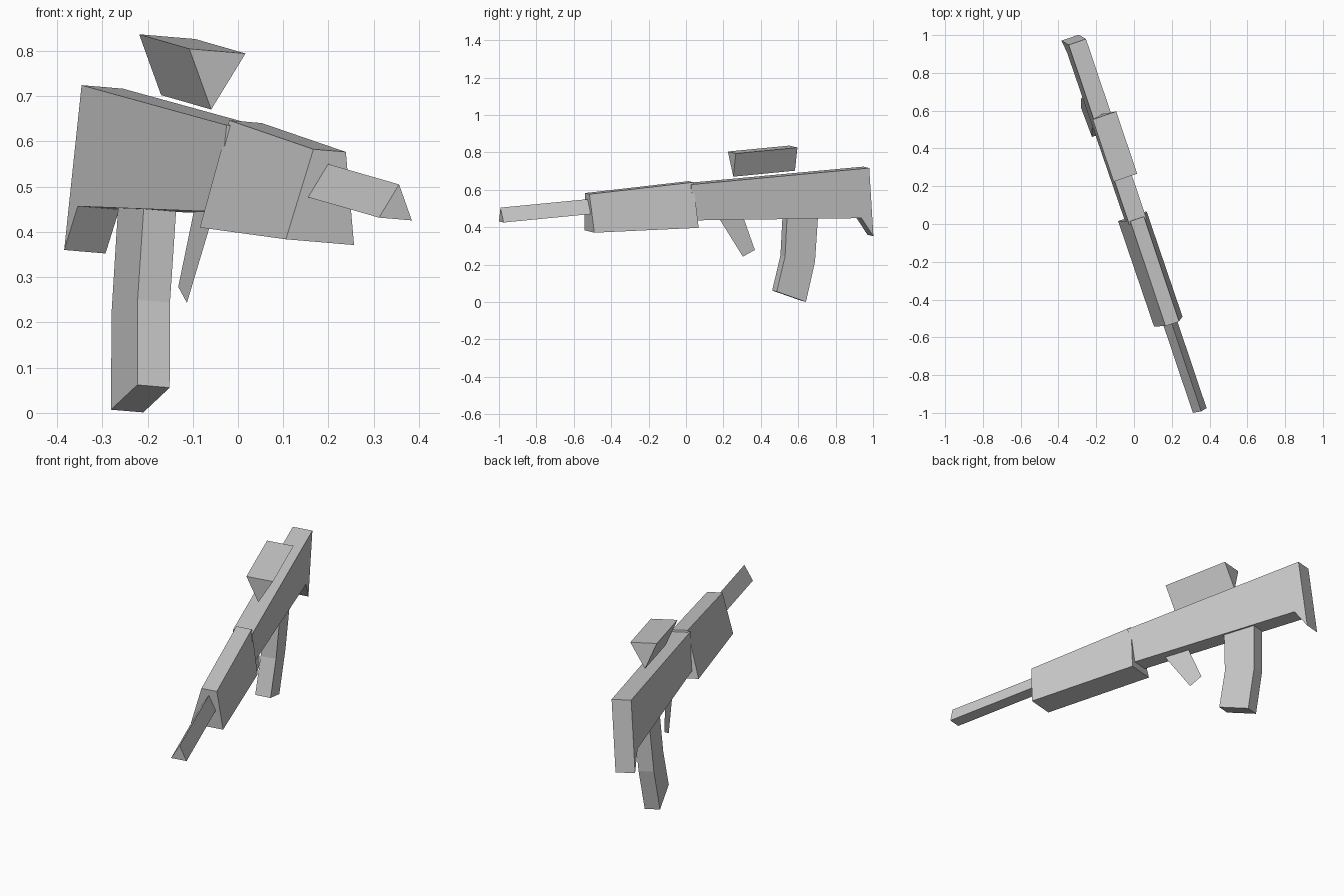
import bpy, bmesh
from mathutils import Matrix, Vector

if "Cube" in bpy.data.objects:
    bpy.data.objects.remove(bpy.data.objects["Cube"])

# Tilted frame of the whole model: local x = width, y = towards the rear, z = up
back = Vector((-0.3177, 0.944, 0.0915)).normalized()
up = Vector((0.941, 0.3257, -0.0795)).cross(back).normalized()
side = back.cross(up)
FRAME = Matrix((side, back, up)).transposed().to_4x4()
MID = -0.027  # centre plane of the model


def loft(name, a, b=None):
    """Closed solid between two matching loops, or a flat sheet if only one is given."""
    bm = bmesh.new()
    va = [bm.verts.new(p) for p in a]
    bm.faces.new(va)
    if b:
        vb = [bm.verts.new(p) for p in b]
        bm.faces.new(vb[::-1])
        n = len(va)
        for i in range(n):
            j = (i + 1) % n
            bm.faces.new((va[i], vb[i], vb[j], va[j]))
        bmesh.ops.recalc_face_normals(bm, faces=bm.faces)
    me = bpy.data.meshes.new(name)
    bm.to_mesh(me)
    bm.free()
    ob = bpy.data.objects.new(name, me)
    ob.matrix_world = FRAME
    bpy.context.collection.objects.link(ob)


def slab(name, profile, half):
    """Side profile (y, z) extruded across the width."""
    loft(name, [(MID - half, y, z) for y, z in profile],
         [(MID + half, y, z) for y, z in profile])


def section(y, pts):
    """Cross-section (x offset, z) placed at position y."""
    return [(MID + x, y, z) for x, z in pts]


# Stock with a sloped toe at the rear
slab("stock", [(0.063, 0.629), (1.071, 0.625), (1.071, 0.258),
               (1.01, 0.361), (0.063, 0.436)], 0.0485)

# Curved magazine
slab("magazine", [(0.594, 0.396), (0.57, 0.194), (0.511, 0.010),
                  (0.672, -0.060), (0.737, 0.152), (0.768, 0.382)], 0.038)

# Fore-end, narrower at the top
loft("fore_end",
     section(-0.51, [(-0.08, 0.425), (0.08, 0.425), (0.038, 0.629), (-0.038, 0.629)]),
     section(0.079, [(-0.08, 0.397), (0.08, 0.397), (0.038, 0.639), (-0.038, 0.639)]))

# Three-sided barrel
barrel = [(-0.0385, 0.522), (0.0385, 0.522), (0, 0.599)]
loft("barrel", section(-1.003, barrel), section(-0.505, barrel))

# Upside-down three-sided sight
sight = [(-0.066, 0.774), (0, 0.644), (0.066, 0.774)]
loft("sight", section(0.319, sight), section(0.668, sight))

# Flat grip sheet under the stock
loft("grip", [(MID, y, z) for y, z in
              [(0.227, 0.423), (0.345, 0.211), (0.415, 0.240), (0.364, 0.412)]])
